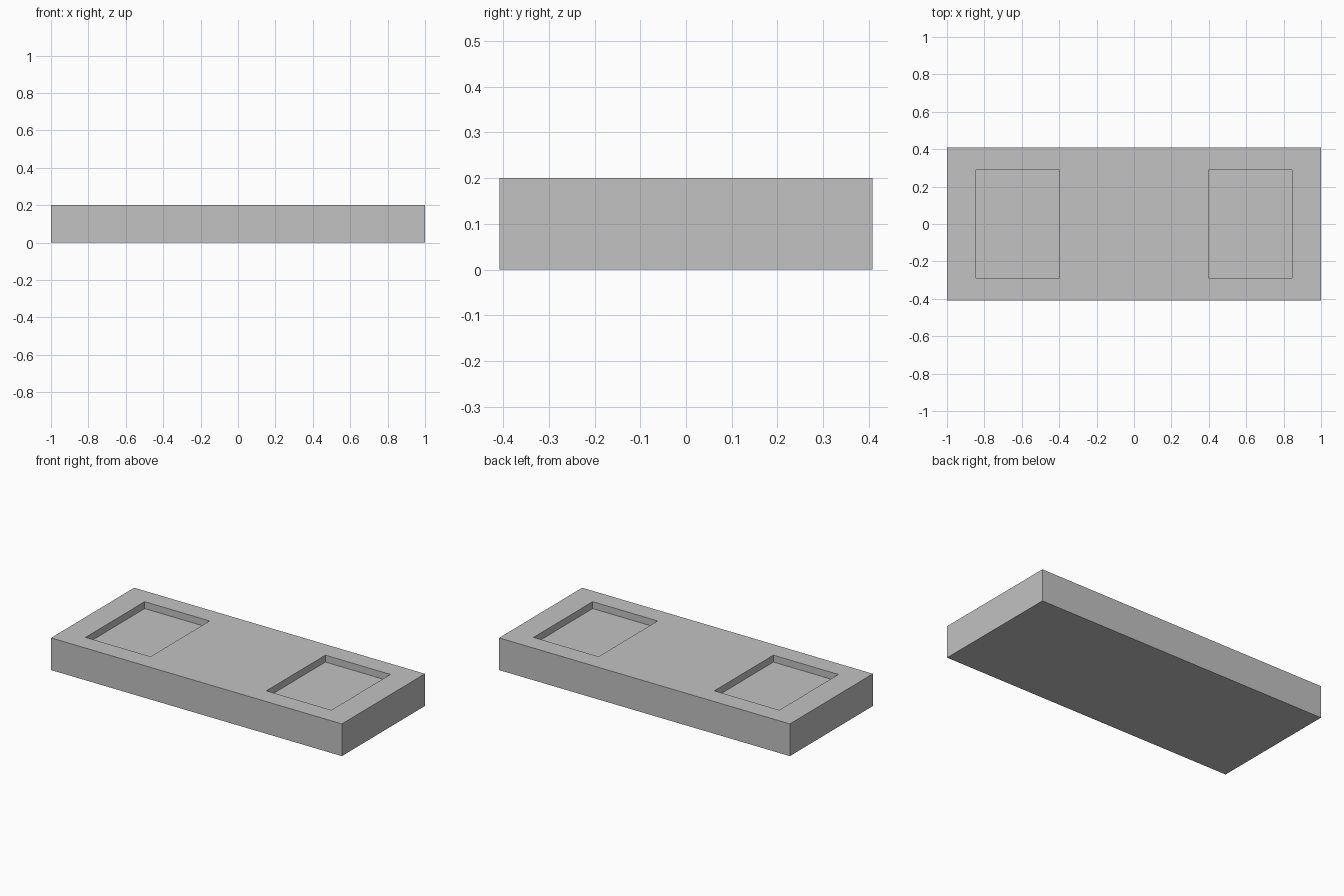
import bpy
import bmesh

WIDTH, DEPTH, HEIGHT = 2.0, 0.816, 0.2
POCKET_INNER, POCKET_OUTER = 0.398, 0.845
POCKET_HALF_DEPTH, POCKET_SINK = 0.29, 0.043

cube = bpy.data.objects.get("Cube")
if cube:
    bpy.data.objects.remove(cube, do_unlink=True)

# Single plain grey material
grey = bpy.data.materials.new("plain_grey")
grey.use_nodes = True
colour = (0.54, 0.54, 0.54, 1)
grey.diffuse_color = colour
grey.node_tree.nodes["Principled BSDF"].inputs["Base Color"].default_value = colour

# Slab body
bm = bmesh.new()
bmesh.ops.create_cube(bm, size=1)
bmesh.ops.scale(bm, vec=(WIDTH, DEPTH, HEIGHT), verts=bm.verts)
bmesh.ops.translate(bm, vec=(0, 0, HEIGHT / 2), verts=bm.verts)


def is_top(face):
    return face.normal.z > 0.9


# Slice only the top at the pocket outlines
cuts = [((x, 0, 0), (1, 0, 0)) for x in
        (-POCKET_OUTER, -POCKET_INNER, POCKET_INNER, POCKET_OUTER)]
cuts += [((0, y, 0), (0, 1, 0)) for y in (-POCKET_HALF_DEPTH, POCKET_HALF_DEPTH)]
for point, normal in cuts:
    bmesh.ops.bisect_plane(bm, geom=bm.verts[:] + bm.edges[:] + bm.faces[:],
                           plane_co=point, plane_no=normal)
bm.normal_update()

# Sink the two rectangular pockets
pockets = []
for face in bm.faces:
    centre = face.calc_center_median()
    if (is_top(face) and POCKET_INNER < abs(centre.x) < POCKET_OUTER
            and abs(centre.y) < POCKET_HALF_DEPTH):
        pockets.append(face)
for face in pockets:
    result = bmesh.ops.extrude_discrete_faces(bm, faces=[face])
    floor = result["faces"][0]
    bmesh.ops.translate(bm, vec=(0, 0, -POCKET_SINK), verts=floor.verts)
bmesh.ops.recalc_face_normals(bm, faces=bm.faces)

mesh = bpy.data.meshes.new("slab_with_pockets")
bm.to_mesh(mesh)
bm.free()
mesh.materials.append(grey)
slab = bpy.data.objects.new("slab_with_pockets", mesh)
bpy.context.collection.objects.link(slab)
